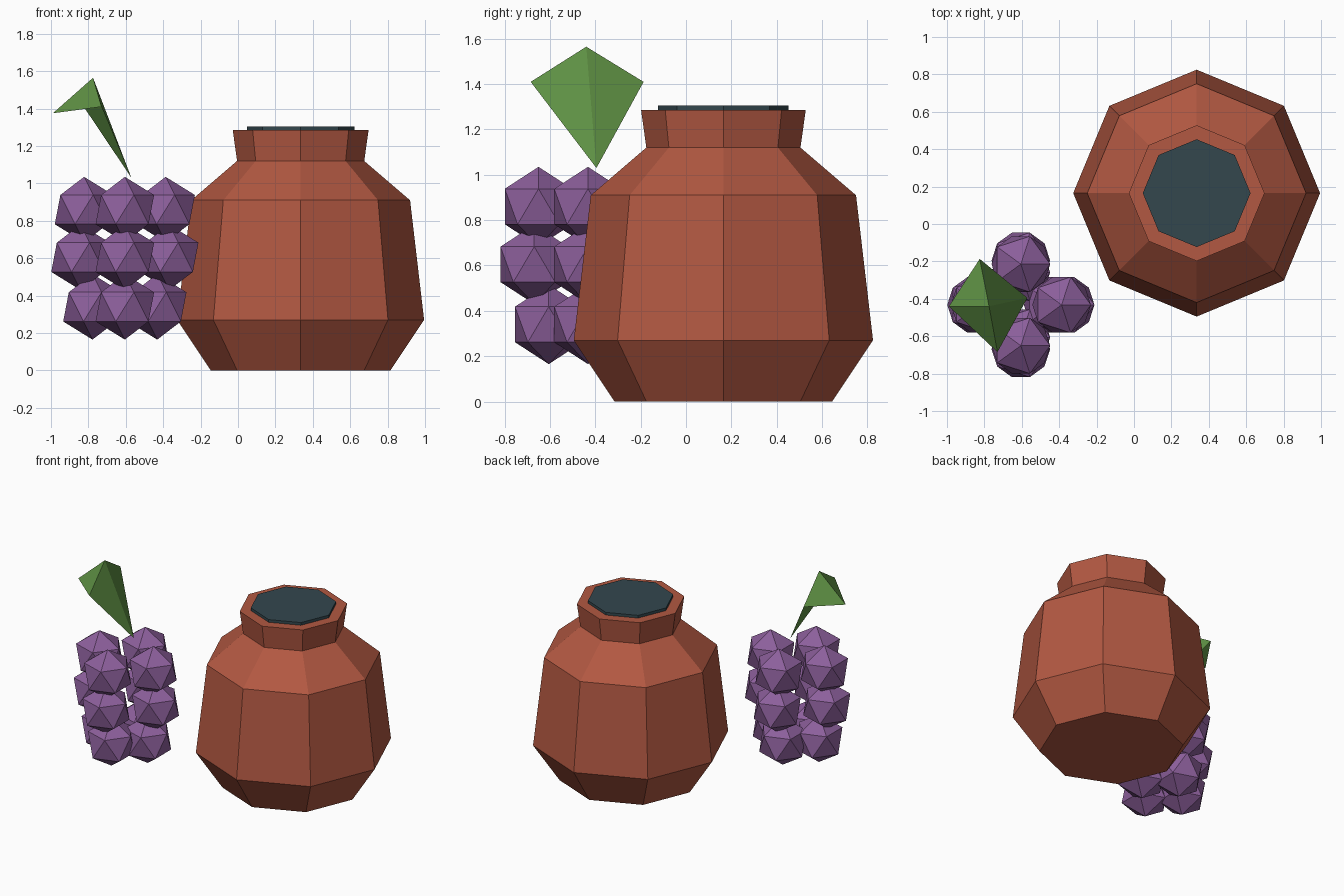
import bpy
import bmesh
from math import cos, sin, tau
from mathutils import Matrix

cube = bpy.data.objects.get("Cube")
if cube:
    bpy.data.objects.remove(cube, do_unlink=True)


def make_material(name, rgb):
    mat = bpy.data.materials.new(name)
    mat.use_nodes = True
    mat.diffuse_color = (*rgb, 1)
    shader = next(n for n in mat.node_tree.nodes if n.type == 'BSDF_PRINCIPLED')
    shader.inputs["Base Color"].default_value = (*rgb, 1)
    return mat


def finish(name, bm, mat, location=(0, 0, 0)):
    """Turn a bmesh into a flat-shaded object."""
    mesh = bpy.data.meshes.new(name)
    bm.to_mesh(mesh)
    bm.free()
    mesh.materials.append(mat)
    obj = bpy.data.objects.new(name, mesh)
    obj.location = location
    bpy.context.collection.objects.link(obj)
    return obj


def lathe(name, profile, sides, mat, location):
    """Spin (radius, height) pairs into a closed faceted solid."""
    bm = bmesh.new()
    rings = [[bm.verts.new((r * cos(tau * i / sides), r * sin(tau * i / sides), z))
              for i in range(sides)] for r, z in profile]
    for low, high in zip(rings, rings[1:]):
        for i in range(sides):
            j = (i + 1) % sides
            bm.faces.new((low[i], low[j], high[j], high[i]))
    bm.faces.new(reversed(rings[0]))
    bm.faces.new(rings[-1])
    return finish(name, bm, mat, location)


clay = make_material("terracotta", (0.445, 0.098, 0.054))
dark = make_material("dark teal", (0.033, 0.063, 0.076))
purple = make_material("grape purple", (0.262, 0.114, 0.328))
green = make_material("leaf green", (0.114, 0.283, 0.058))

# Faceted jar with its dark filling at the mouth
jar_spot = (0.335, 0.165, 0)
lathe("jar", [(0.48, 0), (0.66, 0.27), (0.585, 0.91), (0.34, 1.12), (0.363, 1.285)],
      8, clay, jar_spot)
lathe("jar_filling", [(0.288, 1.28), (0.288, 1.305)], 8, dark, jar_spot)

# Grape bunch: three layers of four grapes
bm = bmesh.new()
for height, spread in ((0.34, 0.173), (0.605, 0.237), (0.86, 0.218)):
    for dx, dy in ((1, 0), (0, 1), (-1, 0), (0, -1)):
        bmesh.ops.create_icosphere(
            bm, subdivisions=1, radius=0.175,
            matrix=Matrix.Translation((dx * spread, dy * spread, height)))
finish("grape_bunch", bm, purple, (-0.605, -0.4325, 0))

# Folded leaf: four triangles around a raised peak
bm = bmesh.new()
peak = bm.verts.new((-0.775, -0.44, 1.565))
rim = [bm.verts.new(p) for p in ((-0.57, -0.395, 1.03), (-0.825, -0.187, 1.41),
                                 (-0.99, -0.44, 1.375), (-0.73, -0.685, 1.41))]
for i in range(4):
    bm.faces.new((peak, rim[i], rim[(i + 1) % 4]))
finish("leaf", bm, green)
